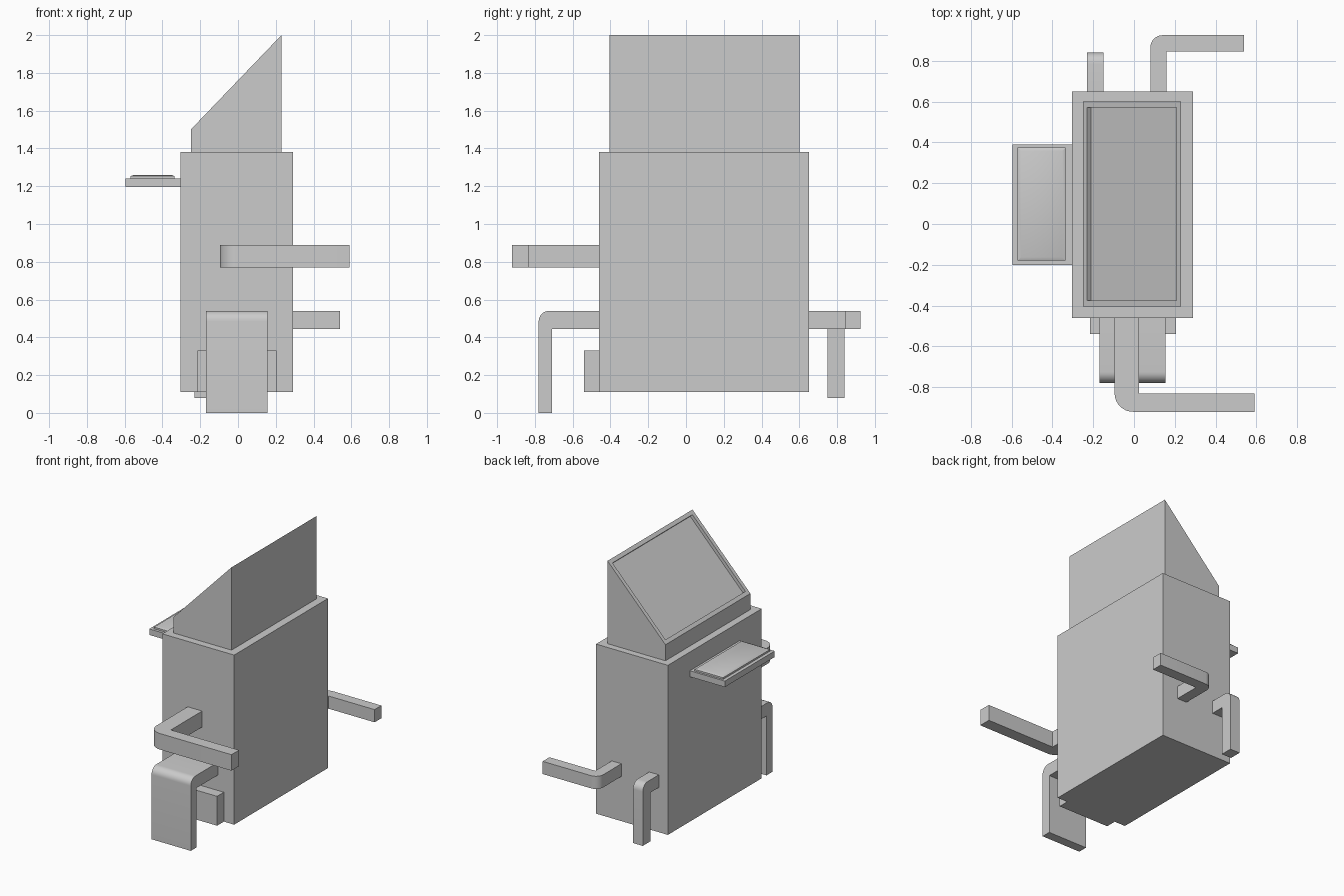
import bpy, bmesh, math
from mathutils import Vector

cube = bpy.data.objects.get("Cube")
if cube:
    bpy.data.objects.remove(cube, do_unlink=True)

grey = bpy.data.materials.new("plain grey")
grey.use_nodes = True
grey.diffuse_color = (0.6, 0.6, 0.6, 1)
grey.node_tree.nodes["Principled BSDF"].inputs["Base Color"].default_value = (0.6, 0.6, 0.6, 1)


def finish(name, bm):
    bmesh.ops.recalc_face_normals(bm, faces=bm.faces)
    mesh = bpy.data.meshes.new(name)
    bm.to_mesh(mesh)
    bm.free()
    mesh.materials.append(grey)
    obj = bpy.data.objects.new(name, mesh)
    bpy.context.collection.objects.link(obj)
    bpy.ops.object.select_all(action="DESELECT")
    obj.select_set(True)
    bpy.context.view_layer.objects.active = obj
    bpy.ops.object.shade_smooth_by_angle(angle=math.radians(30))
    return obj


def prism(profile, axis, low, high):
    """Extrude a 2D profile, given in the two other axes, along one axis."""
    bm = bmesh.new()
    verts = []
    for point in profile:
        co = list(point)
        co.insert(axis, low)
        verts.append(bm.verts.new(co))
    face = bm.faces.new(verts)
    moved = bmesh.ops.extrude_face_region(bm, geom=[face])["geom"]
    shift = Vector((0, 0, 0))
    shift[axis] = high - low
    bmesh.ops.translate(bm, vec=shift, verts=[v for v in moved if isinstance(v, bmesh.types.BMVert)])
    bmesh.ops.recalc_face_normals(bm, faces=bm.faces)
    return bm


def box(x, y, z):
    return prism([(x[0], y[0]), (x[1], y[0]), (x[1], y[1]), (x[0], y[1])], 2, *z)


def bent_profile(wall, end, corner, thick, radius, steps=8):
    """L shape from the wall to the end, rounded at its outer corner."""
    cu, cv = corner
    su = math.copysign(1, wall - cu)
    sv = math.copysign(1, end - cv)
    pts = [(wall, cv)]
    for i in range(steps + 1):
        a = math.pi / 2 * i / steps
        pts.append((cu + su * radius * (1 - math.sin(a)), cv + sv * radius * (1 - math.cos(a))))
    iu, iv = cu + su * thick[0], cv + sv * thick[1]
    return pts + [(cu, end), (iu, end), (iu, iv), (wall, iv)]


def swap(points):
    return [(b, a) for a, b in points]


# Cabinet and the low box on its front
finish("cabinet", box((-0.305, 0.29), (-0.46, 0.65), (0.11, 1.38)))
finish("front_box", box((-0.215, 0.205), (-0.54, -0.46), (0.11, 0.33)))

# Sloped head with a recessed screen
bm = prism([(-0.25, 1.38), (0.23, 1.38), (0.23, 2.0), (-0.25, 1.5)], 1, -0.405, 0.6)
screen = min(bm.faces, key=lambda f: abs(f.normal.x + f.normal.z) + abs(f.normal.y))
bmesh.ops.inset_region(bm, faces=[screen], thickness=0.042)
floor = bmesh.ops.extrude_face_region(bm, geom=[screen])["geom"]
inward = Vector((-0.72, 0, 0.69)) * -0.025
bmesh.ops.translate(bm, vec=inward, verts=[v for v in floor if isinstance(v, bmesh.types.BMVert)])
if screen.is_valid:
    bmesh.ops.delete(bm, geom=[screen], context="FACES_ONLY")
finish("screen_head", bm)

# Keyboard shelf with a slightly raised pad
finish("keyboard_shelf", box((-0.595, -0.305), (-0.2, 0.39), (1.195, 1.24)))
bm = box((-0.57, -0.335), (-0.18, 0.375), (1.24, 1.253))
top = max(bm.faces, key=lambda f: f.calc_center_median().z)
bmesh.ops.inset_region(bm, faces=[top], thickness=0.025, depth=0.007)
finish("keyboard_pad", bm)

# Bent side arms, lying flat
finish("front_arm", prism(swap(bent_profile(-0.46, 0.59, (-0.92, -0.095), (0.09, 0.12), 0.09)), 2, 0.77, 0.89))
finish("rear_arm", prism(swap(bent_profile(0.65, 0.54, (0.925, 0.08), (0.08, 0.08), 0.06)), 2, 0.445, 0.54))

# Bent legs, hanging down
finish("front_leg", prism(bent_profile(-0.46, 0.0, (-0.78, 0.54), (0.07, 0.095), 0.055), 0, -0.17, 0.155))
finish("rear_leg", prism(bent_profile(0.65, 0.08, (0.84, 0.54), (0.09, 0.095), 0.055), 0, -0.23, -0.15))
